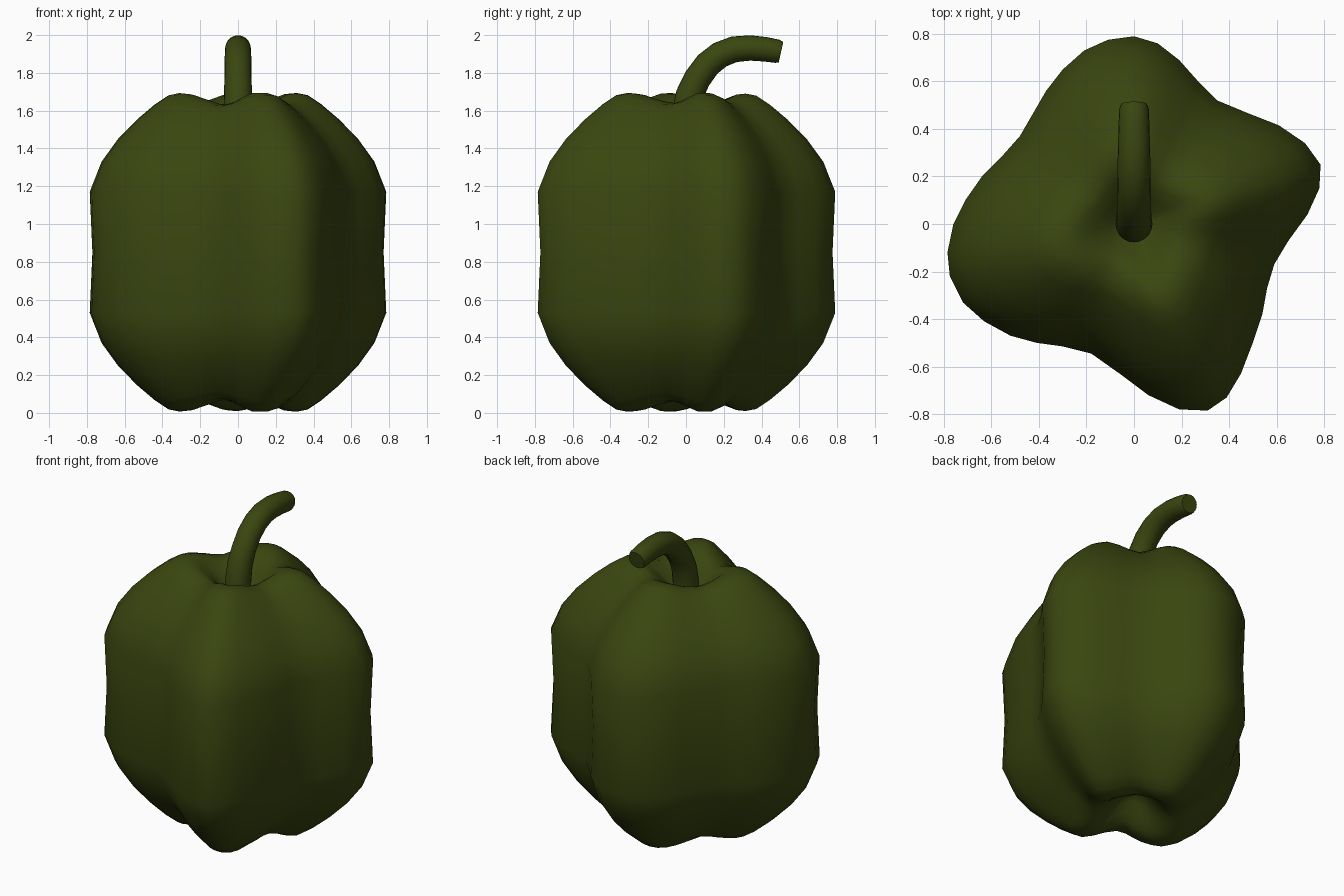
import bpy, bmesh, math
from mathutils import Vector

if "Cube" in bpy.data.objects:
    bpy.data.objects.remove(bpy.data.objects["Cube"])

green = bpy.data.materials.new("dark_green")
green.diffuse_color = (0.042, 0.061, 0.005, 1)
green.use_nodes = True
green.node_tree.nodes["Principled BSDF"].inputs["Base Color"].default_value = green.diffuse_color


def loft(name, rings, tip_a=None, tip_b=None, angle=60):
    """Skin closed rings of points; close the ends with a tip point or a flat cap."""
    bm = bmesh.new()
    rows = [[bm.verts.new(p) for p in r] for r in rings]
    n = len(rows[0])
    for a, b in zip(rows, rows[1:]):
        for i in range(n):
            j = (i + 1) % n
            bm.faces.new((a[i], a[j], b[j], b[i]))
    for row, tip in ((rows[0], tip_a), (rows[-1], tip_b)):
        if tip is None:
            bm.faces.new(row)
        else:
            t = bm.verts.new(tip)
            for i in range(n):
                bm.faces.new((row[i], row[(i + 1) % n], t))
    bmesh.ops.recalc_face_normals(bm, faces=bm.faces)
    me = bpy.data.meshes.new(name)
    bm.to_mesh(me)
    bm.free()
    ob = bpy.data.objects.new(name, me)
    bpy.context.collection.objects.link(ob)
    me.materials.append(green)
    bpy.ops.object.select_all(action='DESELECT')
    ob.select_set(True)
    bpy.context.view_layer.objects.active = ob
    bpy.ops.object.shade_smooth_by_angle(angle=math.radians(angle))
    return ob


# Four-lobed body: cross-section seen from the top
outline = [(0, .79), (-.11, .775), (-.21, .73), (-.3, .65), (-.37, .56), (-.48, .37),
           (-.56, .28), (-.64, .2), (-.71, .1), (-.76, 0), (-.785, -.12), (-.775, -.22),
           (-.72, -.33), (-.63, -.41), (-.52, -.47), (-.41, -.5), (-.3, -.515),
           (-.18, -.545), (-.06, -.63), (.06, -.72), (.19, -.78), (.31, -.785),
           (.39, -.73), (.45, -.63), (.5, -.5), (.54, -.38), (.56, -.27), (.59, -.17),
           (.65, -.07), (.73, .04), (.78, .15), (.785, .25), (.72, .34), (.61, .415),
           (.47, .47), (.35, .52), (.27, .6), (.19, .69), (.1, .76)]

# Upper half profile: (outline scale, height above the waist); mirrored for the base
MID = 0.85
half = [(.06, .66), (.12, .70), (.2, .765), (.28, .815), (.34, .838), (.4, .843),
        (.47, .832), (.56, .785), (.68, .705), (.81, .6), (.92, .48), (1.0, .32)]


def ring(s, h):
    pts = []
    for x, y in outline:
        valley = min(1, max(0, (.80 - math.hypot(x, y)) / .22))
        fade = s / .4 if s < .4 else (1 - s) / .6
        drop = .065 * valley * fade
        pts.append((x * s, y * s, MID + math.copysign(abs(h) - drop, h)))
    return pts


rings = [ring(s, h) for s, h in half]
rings.append([(x * .982, y * .982, MID) for x, y in outline])
rings += [ring(s, -h) for s, h in reversed(half)]
loft("pepper_body", rings, (0, 0, MID + .65), (0, 0, MID - .65), 80)

# Curved stem: (y, z, radius) along its centre line
path = [(0, 1.46, .078), (0, 1.58, .077), (.02, 1.685, .074), (.06, 1.77, .072),
        (.115, 1.845, .071), (.18, 1.896, .07), (.255, 1.925, .069), (.34, 1.932, .067),
        (.42, 1.925, .065), (.485, 1.914, .062), (.503, 1.91, .055)]
stem = []
for k, (y, z, r) in enumerate(path):
    a, b = path[max(k - 1, 0)], path[min(k + 1, len(path) - 1)]
    t = Vector((0, b[0] - a[0], b[1] - a[1])).normalized()
    u = Vector((1, 0, 0))
    v = t.cross(u)
    c = Vector((0, y, z))
    stem.append([c + r * (u * math.cos(q) + v * math.sin(q))
                 for q in (2 * math.pi * i / 20 for i in range(20))])
loft("stem", stem, angle=50)
